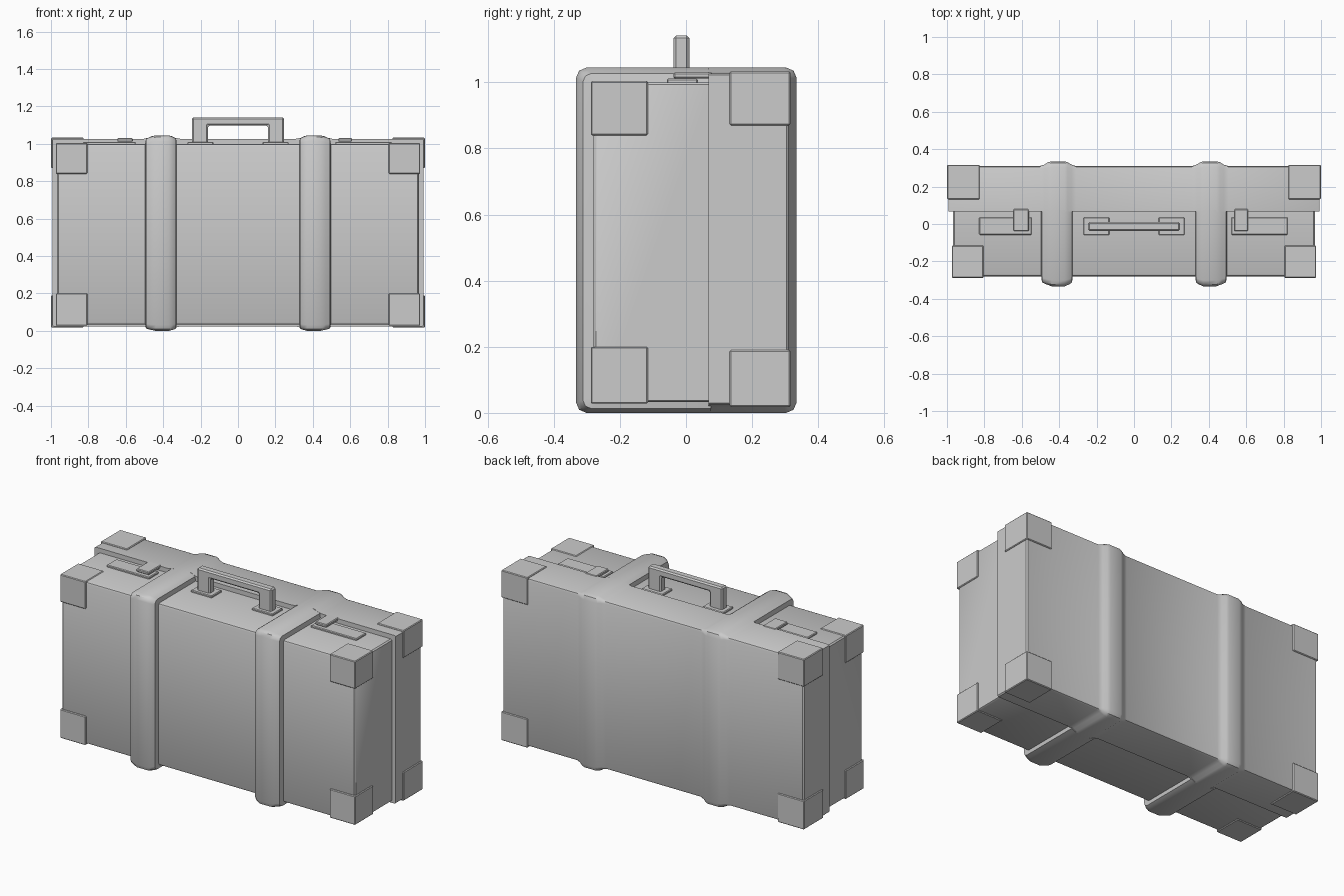
import bpy, bmesh

if "Cube" in bpy.data.objects:
    bpy.data.objects.remove(bpy.data.objects["Cube"])


def finish(name, bm, bevel=0.0, smooth=True):
    bmesh.ops.recalc_face_normals(bm, faces=bm.faces)
    me = bpy.data.meshes.new(name)
    bm.to_mesh(me)
    bm.free()
    ob = bpy.data.objects.new(name, me)
    bpy.context.collection.objects.link(ob)
    if bevel:
        m = ob.modifiers.new("bevel", 'BEVEL')
        m.width = bevel
        m.segments = 1
    if smooth:
        bpy.ops.object.select_all(action='DESELECT')
        ob.select_set(True)
        bpy.context.view_layer.objects.active = ob
        bpy.ops.object.shade_smooth_by_angle(angle=0.7)
    return ob


def box(name, x, y, z, bevel=0.0):
    bm = bmesh.new()
    bmesh.ops.create_cube(bm, size=1)
    for v in bm.verts:
        v.co = [(a + b) / 2 + c * abs(b - a) for (a, b), c in zip((x, y, z), v.co)]
    return finish(name, bm, bevel, smooth=False)


def shell(name, stations, y_in, y_out, z0, z1, rise):
    """Loft a half case along x; each station is (x, amount of rib swelling)."""
    bm = bmesh.new()
    s = 1 if y_out > y_in else -1
    rings = []
    for x, f in stations:
        yo = y_out + s * rise[0] * f
        b, t = z0 - rise[1] * f, z1 + rise[2] * f
        r = 0.014 + 0.018 * max(f, 0)
        k = r * 0.3
        pts = [(y_in, b), (yo - s * r, b), (yo - s * k, b + k), (yo, b + r),
               (yo, t - r), (yo - s * k, t - k), (yo - s * r, t), (y_in, t)]
        rings.append([bm.verts.new((x, y, z)) for y, z in pts])
    for a, c in zip(rings, rings[1:]):
        for i in range(8):
            j = (i + 1) % 8
            bm.faces.new((a[i], a[j], c[j], c[i]))
    bm.faces.new(rings[0])
    bm.faces.new(rings[-1])
    return finish(name, bm)


def mirrored(half):
    return [(-x, f) for x, f in reversed(half)] + half


# Front tray and back lid, with the raised ribs as part of each shell
base_half = [(0.328, 0), (0.331, 0.6), (0.345, 0.8), (0.37, 1), (0.44, 1),
             (0.47, 0.8), (0.492, 0.6), (0.496, 0), (0.96, 0), (0.968, -0.15)]
lid_half = [(0.31, 0), (0.335, 0.3), (0.355, 0.8), (0.37, 1), (0.44, 1),
            (0.46, 0.8), (0.48, 0.3), (0.505, 0), (0.986, 0), (0.993, -0.25)]
shell("case_base", mirrored(base_half), 0.075, -0.28, 0.033, 1.0, (0.053, 0.033, 0.045))
shell("case_lid", mirrored(lid_half), 0.068, 0.31, 0.024, 1.027, (0.025, 0.024, 0.018))

# Corner protectors on both halves
for s, side in ((-1, "left"), (1, "right")):
    for z, lz, lvl in (((0.028, 0.2), (0.018, 0.19), "bottom"),
                       ((0.84, 1.004), (0.87, 1.033), "top")):
        box(f"base_corner_{side}_{lvl}", (s * 0.805, s * 0.974), (-0.288, -0.115), z, 0.004)
        box(f"lid_corner_{side}_{lvl}", (s * 0.825, s * 0.999), (0.132, 0.316), lz, 0.004)

# Handle: extruded bridge profile
bm = bmesh.new()
prof = [(-0.245, 1.0), (-0.245, 1.142), (0.245, 1.142), (0.245, 1.0),
        (0.16, 1.0), (0.16, 1.098), (-0.16, 1.098), (-0.16, 1.0)]
f = bm.faces.new([bm.verts.new((x, -0.038, z)) for x, z in prof])
ext = bmesh.ops.extrude_face_region(bm, geom=[f])
bmesh.ops.translate(bm, vec=(0, 0.048, 0),
                    verts=[v for v in ext["geom"] if isinstance(v, bmesh.types.BMVert)])
finish("handle", bm, 0.008, smooth=False)
for s, side in ((-1, "left"), (1, "right")):
    box(f"handle_plate_{side}", (s * 0.132, s * 0.27), (-0.06, 0.036), (0.99, 1.011), 0.004)

# Latches: plate on the tray and hasp reaching over from the lid
for side, px, hx in (("left", (-0.828, -0.547), (-0.645, -0.562)),
                     ("right", (0.52, 0.822), (0.536, 0.61))):
    box(f"latch_plate_{side}", px, (-0.058, 0.036), (0.99, 1.011), 0.004)
    box(f"latch_hasp_{side}", hx, (-0.038, 0.08), (1.012, 1.03), 0.004)
